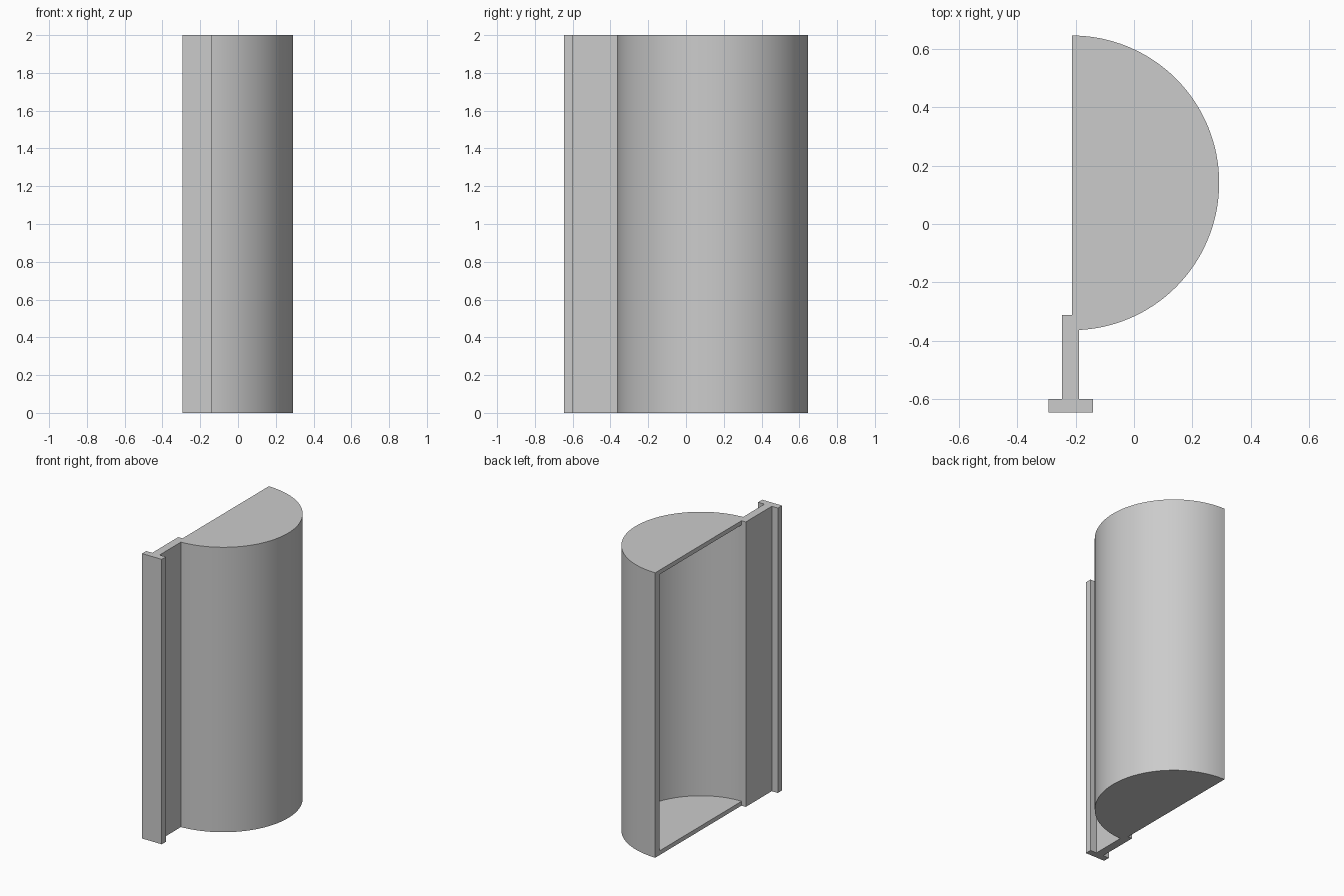
import bpy
import bmesh
from math import sin, cos, pi, radians

cube = bpy.data.objects.get("Cube")
if cube:
    bpy.data.objects.remove(cube, do_unlink=True)

HEIGHT = 2.0
CENTRE_X, CENTRE_Y = -0.213, 0.141
RADIUS = 0.505
WALL, CAP = 0.05, 0.03

grey = bpy.data.materials.new("plain grey")
grey.use_nodes = True
colour = (0.6, 0.6, 0.6, 1)
grey.diffuse_color = colour
grey.node_tree.nodes["Principled BSDF"].inputs["Base Color"].default_value = colour


def prism(name, outline, z0, z1):
    """Extrude a counter-clockwise outline from z0 to z1."""
    bm = bmesh.new()
    base = bm.faces.new([bm.verts.new((x, y, z0)) for x, y in outline])
    top = bmesh.ops.extrude_face_region(bm, geom=[base], use_keep_orig=True)["geom"]
    verts = [v for v in top if isinstance(v, bmesh.types.BMVert)]
    bmesh.ops.translate(bm, verts=verts, vec=(0, 0, z1 - z0))
    bmesh.ops.recalc_face_normals(bm, faces=bm.faces)
    mesh = bpy.data.meshes.new(name)
    bm.to_mesh(mesh)
    bm.free()
    mesh.materials.append(grey)
    obj = bpy.data.objects.new(name, mesh)
    bpy.context.collection.objects.link(obj)
    return obj


def half_disc(radius, steps=64):
    angles = [-pi / 2 + pi * i / steps for i in range(steps + 1)]
    return [(CENTRE_X + radius * cos(a), CENTRE_Y + radius * sin(a)) for a in angles]


# Half-round shell, hollowed from its flat side
shell = prism("half_round_shell", half_disc(RADIUS), 0, HEIGHT)
inner = half_disc(RADIUS - WALL)
x_open = CENTRE_X - 0.1
cavity = prism("cavity_cutter",
               inner + [(x_open, inner[-1][1]), (x_open, inner[0][1])],
               CAP, HEIGHT - CAP)
cavity.hide_render = True
cut = shell.modifiers.new("cavity", "BOOLEAN")
cut.operation = "DIFFERENCE"
cut.solver = "EXACT"
cut.object = cavity

bpy.ops.object.select_all(action="DESELECT")
bpy.context.view_layer.objects.active = shell
shell.select_set(True)
bpy.ops.object.modifier_apply(modifier=cut.name)
bpy.data.objects.remove(cavity, do_unlink=True)
bpy.ops.object.shade_smooth_by_angle(angle=radians(30))

# T-shaped rail: a wide flange on a web that laps the shell edge
FLANGE_L, FLANGE_R = -0.293, -0.14
WEB_L, WEB_R = -0.246, -0.189
FRONT, STEP, WEB_END = -0.646, -0.6, -0.312
prism("t_rail", [
    (FLANGE_L, FRONT), (FLANGE_R, FRONT), (FLANGE_R, STEP), (WEB_R, STEP),
    (WEB_R, WEB_END), (WEB_L, WEB_END), (WEB_L, STEP), (FLANGE_L, STEP),
], 0, HEIGHT)
